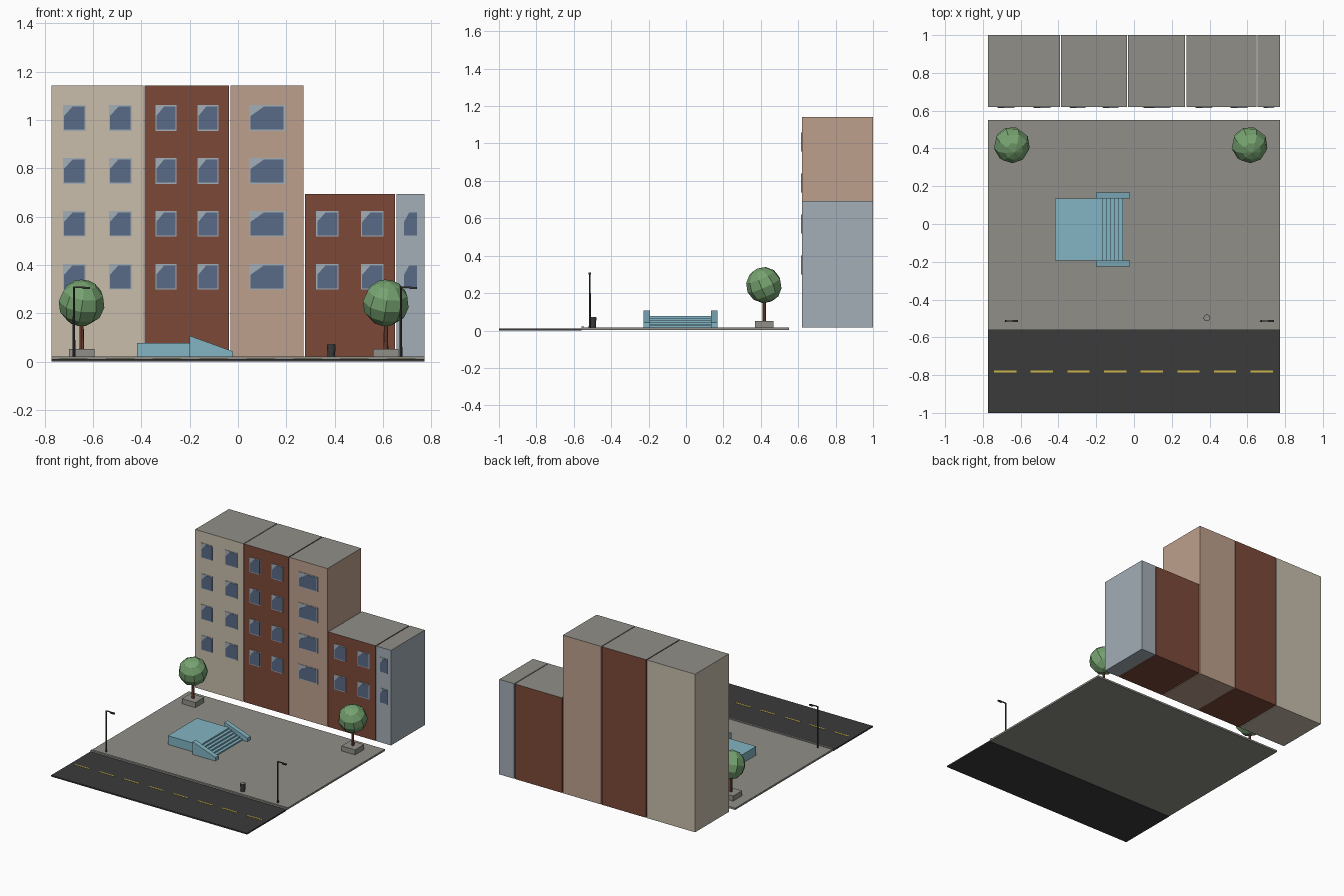
import bpy, bmesh
from math import radians
from mathutils import Matrix, Vector

if "Cube" in bpy.data.objects:
    bpy.data.objects.remove(bpy.data.objects["Cube"])


def material(name, *rgb):
    linear = [((c / 255 + 0.055) / 1.055) ** 2.4 for c in rgb] + [1]
    mat = bpy.data.materials.new(name)
    mat.use_nodes = True
    mat.diffuse_color = linear
    bsdf = mat.node_tree.nodes["Principled BSDF"]
    bsdf.inputs["Base Color"].default_value = linear
    bsdf.inputs["Roughness"].default_value = 0.8
    return mat


beige = material("beige plaster", 200, 190, 172)
brick = material("red brick", 124, 73, 57)
tan = material("tan plaster", 190, 160, 141)
steel = material("blue grey", 164, 174, 183)
glass = material("window glass", 88, 107, 135)
leaf = material("leaf green", 118, 162, 112)
teal = material("pale teal", 131, 181, 196)
asphalt = material("asphalt", 59, 59, 59)
concrete = material("concrete", 144, 143, 137)
yellow = material("road yellow", 205, 180, 75)


def finish(name, bm, *mats):
    mesh = bpy.data.meshes.new(name)
    bmesh.ops.recalc_face_normals(bm, faces=bm.faces)
    bm.to_mesh(mesh)
    bm.free()
    for mat in mats:
        mesh.materials.append(mat)
    obj = bpy.data.objects.new(name, mesh)
    bpy.context.collection.objects.link(obj)
    return obj


def add_box(bm, x0, x1, y0, y1, z0, z1):
    size = Matrix.Diagonal((x1 - x0, y1 - y0, z1 - z0, 1))
    centre = Vector((x0 + x1, y0 + y1, z0 + z1)) / 2
    bmesh.ops.create_cube(bm, size=1, matrix=Matrix.Translation(centre) @ size)


def box(name, mat, *bounds):
    bm = bmesh.new()
    add_box(bm, *bounds)
    return finish(name, bm, mat)


def add_prism(bm, profile, y0, y1):
    """Extrude an (x, z) outline from y0 to y1."""
    face = bm.faces.new([bm.verts.new((x, y0, z)) for x, z in profile])
    new = bmesh.ops.extrude_face_region(bm, geom=[face])["geom"]
    verts = [v for v in new if isinstance(v, bmesh.types.BMVert)]
    bmesh.ops.translate(bm, verts=verts, vec=(0, y1 - y0, 0))


def add_cylinder(bm, x, y, z0, z1, r0, r1, sides):
    bmesh.ops.create_cone(bm, cap_ends=True, segments=sides, radius1=r0, radius2=r1,
                          depth=z1 - z0, matrix=Matrix.Translation((x, y, (z0 + z1) / 2)))


# Ground: road, lane dashes, kerb and plaza
EDGE, TOP = 0.772, 0.016
box("road", asphalt, -EDGE, EDGE, -1, -0.56, 0, 0.01)
box("plaza", concrete, -EDGE, EDGE, -0.545, 0.55, 0.003, TOP)
box("kerb", concrete, -EDGE, EDGE, -0.56, -0.545, 0.003, 0.021)
bm = bmesh.new()
for i in range(8):
    x = -0.682 + 0.194 * i
    add_box(bm, x - 0.059, x + 0.059, -0.785, -0.775, 0.009, 0.012)
finish("lane_dashes", bm, yellow)

# Row of buildings: walls, grey roof faces and a grid of windows
FRONT, BACK, ROW = 0.62, 1.0, 0.219
GLASS_SHAPE = [(-0.45, -0.45), (0.45, -0.45), (0.45, 0.45), (-0.08, 0.45), (-0.45, 0.08)]


def building(name, mat, x0, x1, height, columns, rows):
    bm = bmesh.new()
    add_box(bm, x0, x1, FRONT, BACK, TOP, height)
    for f in bm.faces:
        f.normal_update()
        f.material_index = 1 if f.normal.z > 0.5 else 0
    finish(name + "_walls", bm, mat, concrete)

    frames, panes = bmesh.new(), bmesh.new()
    span, tall = (x1 - x0) / columns, 0.106
    w = span / 2
    for c in range(columns):
        for r in range(rows):
            x, z = x0 + span * (c + 0.5), 0.351 + ROW * r
            add_box(frames, x - w / 2, x + w / 2, FRONT - 0.003, FRONT + 0.002,
                    z - tall / 2, z + tall / 2)
            add_prism(panes, [(x + u * w, z + v * tall) for u, v in GLASS_SHAPE],
                      FRONT - 0.005, FRONT)
    finish(name + "_window_frames", frames, steel)
    finish(name + "_window_panes", panes, glass)


building("beige_block", beige, -EDGE, -0.392, 1.142, 2, 4)
building("tall_brick_block", brick, -0.386, -0.037, 1.142, 2, 4)
building("tan_block", tan, -0.031, 0.271, 1.142, 1, 4)
building("low_brick_block", brick, 0.277, 0.649, 0.693, 2, 2)
building("narrow_block", steel, 0.655, EDGE, 0.693, 1, 2)

# Raised platform with steps and sloping side walls
Y0, Y1, DECK = -0.193, 0.135, 0.078
box("platform", teal, -0.418, -0.164, Y0, Y1, TOP, DECK)
bm = bmesh.new()
outline = [(-0.164, TOP), (-0.164, DECK - 0.01)]
for i in range(5):
    x, z = -0.164 + 0.021 * (i + 1), DECK - 0.0105 * (i + 1)
    outline += [(x, z), (x, max(z - 0.0105, TOP))]
outline[1] = (-0.164, DECK - 0.0105)
add_prism(bm, outline, Y0, Y1)
finish("steps", bm, teal)
for name, y in (("right_side_wall", Y0 - 0.033), ("left_side_wall", Y1)):
    bm = bmesh.new()
    add_prism(bm, [(-0.2, TOP), (-0.02, TOP), (-0.02, 0.042), (-0.2, 0.107)], y, y + 0.033)
    finish(name, bm, teal)

# Trees in square planters
for side, x in (("right", -0.647), ("left", 0.612)):
    y = 0.418
    box(side + "_planter", concrete, x - 0.053, x + 0.053, y - 0.05, y + 0.05, TOP, 0.052)
    bm = bmesh.new()
    add_cylinder(bm, x, y, 0.05, 0.18, 0.01, 0.008, 8)
    finish(side + "_tree_trunk", bm, brick)
    bm = bmesh.new()
    turn = Matrix.Rotation(radians(20), 4, "Z") @ Matrix.Rotation(radians(25), 4, "X")
    bmesh.ops.create_uvsphere(bm, u_segments=9, v_segments=6, radius=0.097,
                              matrix=Matrix.Translation((x, y, 0.243)) @ turn)
    finish(side + "_tree_crown", bm, leaf)

# Street lamps with a short arm and a flat head
for side, x in (("right", -0.679), ("left", 0.674)):
    y = -0.514
    bm = bmesh.new()
    add_cylinder(bm, x, y, TOP, 0.31, 0.006, 0.004, 8)
    add_box(bm, x, x + 0.045, y - 0.003, y + 0.003, 0.305, 0.311)
    add_box(bm, x + 0.035, x + 0.066, y - 0.006, y + 0.006, 0.3, 0.309)
    finish(side + "_street_lamp", bm, asphalt)

# Litter bin with a pale lid
bm = bmesh.new()
add_cylinder(bm, 0.386, -0.497, TOP, 0.07, 0.015, 0.018, 12)
finish("litter_bin", bm, asphalt)
bm = bmesh.new()
add_cylinder(bm, 0.386, -0.497, 0.07, 0.072, 0.016, 0.016, 12)
finish("litter_bin_lid", bm, concrete)
